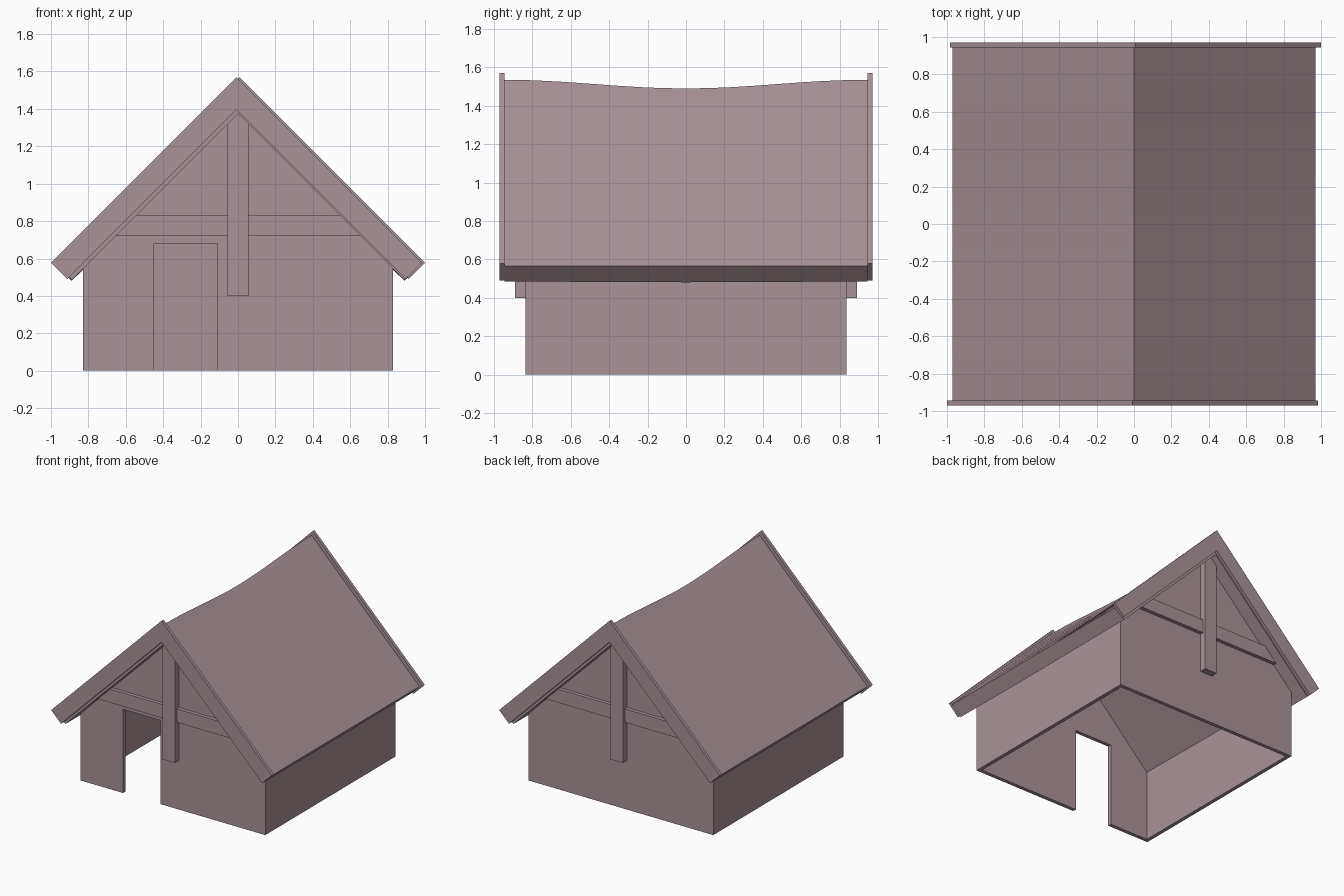
import bpy
import bmesh
import math

cube = bpy.data.objects.get("Cube")
if cube:
    bpy.data.objects.remove(cube, do_unlink=True)

# One flat colour for the whole building
dusty_rose = bpy.data.materials.new("dusty_rose")
dusty_rose.use_nodes = True
colour = (0.39, 0.29, 0.31, 1)
dusty_rose.diffuse_color = colour
dusty_rose.node_tree.nodes["Principled BSDF"].inputs["Base Color"].default_value = colour


def prism(name, profile, y0, y1, steps=1, warp=None):
    """Extrude an (x, z) outline along y, optionally warping each section."""
    bm = bmesh.new()
    rings = []
    for i in range(steps + 1):
        y = y0 + (y1 - y0) * i / steps
        rings.append([bm.verts.new((x, y, z + (warp(x, y) if warp else 0)))
                      for x, z in profile])
    n = len(profile)
    for a, b in zip(rings, rings[1:]):
        for k in range(n):
            m = (k + 1) % n
            bm.faces.new((a[k], a[m], b[m], b[k]))
    caps = [bm.faces.new(rings[0]), bm.faces.new(rings[-1])]
    bmesh.ops.recalc_face_normals(bm, faces=bm.faces)
    bmesh.ops.triangulate(bm, faces=caps)
    mesh = bpy.data.meshes.new(name)
    bm.to_mesh(mesh)
    bm.free()
    mesh.materials.append(dusty_rose)
    obj = bpy.data.objects.new(name, mesh)
    bpy.context.collection.objects.link(obj)
    return obj


def chevron(apex, half, thick, shift=0):
    """Upside-down V outline with 45 degree legs and square-cut ends."""
    inner = half - thick / 2
    pts = [(0, apex), (half, apex - half), (inner, apex - thick - inner),
           (0, apex - thick), (-inner, apex - thick - inner), (-half, apex - half)]
    return [(x + shift, z) for x, z in pts]


WALL_X, WALL_Y, THICK = 0.83, 0.835, 0.03
EAVE, PEAK = 0.55, 1.38
ROOF_Y, ROOF_X = 0.945, 0.97

# Hollow walls, open underneath, with a doorway in the front
gable_top = [(WALL_X, EAVE), (0, PEAK), (-WALL_X, EAVE)]
doorway = [(-0.45, 0), (-0.45, 0.68), (-0.11, 0.68), (-0.11, 0)]
prism("front_wall", [(-WALL_X, 0)] + doorway + [(WALL_X, 0)] + gable_top,
      -WALL_Y, -WALL_Y + THICK)
prism("back_wall", [(-WALL_X, 0), (WALL_X, 0)] + gable_top, WALL_Y - THICK, WALL_Y)
for side, name in ((-1, "right_wall"), (1, "left_wall")):
    a, b = side * WALL_X, side * (WALL_X - THICK)
    prism(name, [(a, 0), (b, 0), (b, EAVE + THICK), (a, EAVE)],
          -WALL_Y + THICK, WALL_Y - THICK)


# Roof whose ridge sags in the middle while the eaves stay straight
def sag(x, y):
    dip = 0.5 + 0.5 * math.cos(math.pi * y / ROOF_Y)
    return -0.045 * dip * max(0, 1 - abs(x) / ROOF_X)


roof = prism("roof", chevron(1.535, ROOF_X, 0.16), -ROOF_Y, ROOF_Y, 16, sag)
bpy.ops.object.select_all(action='DESELECT')
roof.select_set(True)
bpy.context.view_layer.objects.active = roof
bpy.ops.object.shade_smooth_by_angle(angle=math.radians(30))

# Gable trim on both ends
for s, end in ((-1, "front"), (1, "back")):
    def trim(part, profile, near, far):
        prism(end + "_" + part, profile, s * near, s * far)

    trim("bargeboard", chevron(1.57, 0.992, 0.175, 0.008 * s), ROOF_Y, 0.97)
    trim("king_post", [(-0.055, 0.4), (0.055, 0.4), (0.055, 1.35), (0, 1.4),
                       (-0.055, 1.35)], WALL_Y, 0.89)
    trim("cross_beam", [(-0.67, 0.72), (0.67, 0.72), (0.56, 0.83), (-0.56, 0.83)],
         WALL_Y, 0.865)
